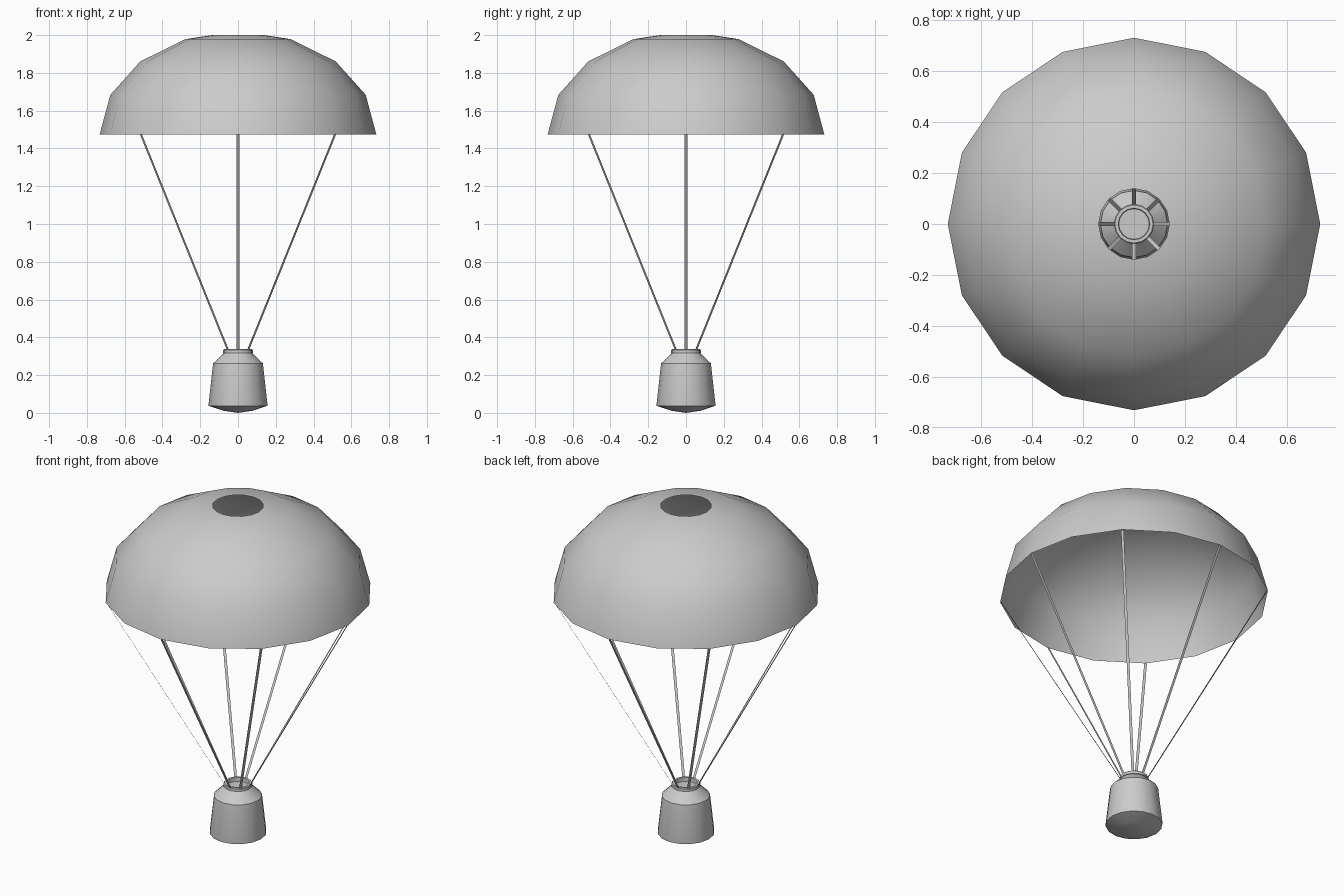
import bpy
import bmesh
from math import sin, cos, pi, radians
from mathutils import Vector

if "Cube" in bpy.data.objects:
    bpy.data.objects.remove(bpy.data.objects["Cube"])

SIDES = 16


def make_object(name, bm):
    mesh = bpy.data.meshes.new(name)
    bm.to_mesh(mesh)
    bm.free()
    ob = bpy.data.objects.new(name, mesh)
    bpy.context.collection.objects.link(ob)
    return ob


def lathe(name, profile, smooth_angle):
    """Revolve (radius, z) points, listed bottom to top, around z."""
    bm = bmesh.new()
    rings = []
    for r, z in profile:
        if r == 0:
            rings.append([bm.verts.new((0, 0, z))] * SIDES)
        else:
            rings.append([bm.verts.new((r * cos(2 * pi * i / SIDES),
                                        r * sin(2 * pi * i / SIDES), z))
                          for i in range(SIDES)])
    for low, high in zip(rings, rings[1:]):
        for i in range(SIDES):
            j = (i + 1) % SIDES
            corners = [low[i], low[j], high[j], high[i]]
            bm.faces.new(list(dict.fromkeys(corners)))
    ob = make_object(name, bm)
    bpy.ops.object.select_all(action='DESELECT')
    ob.select_set(True)
    bpy.context.view_layer.objects.active = ob
    bpy.ops.object.shade_smooth_by_angle(angle=radians(smooth_angle))
    return ob


# Canopy: open flattened half dome with a vent hole at the crown
RIM_R, RIM_Z, DOME_H = 0.732, 1.475, 0.545
dome = [(RIM_R * cos(k * pi / 8), RIM_Z + DOME_H * sin(k * pi / 8)) for k in range(4)]
lathe("canopy", dome + [(0.139, 2.0)], 60)

# Capsule: shallow domed base, tapered wall and sloping shoulder
lathe("capsule_body", [(0, 0), (0.08, 0.012), (0.155, 0.037), (0.156, 0.045),
                       (0.132, 0.262), (0.07, 0.322)], 25)

# Collar: recessed ring on top of the capsule
lathe("capsule_collar", [(0.07, 0.315), (0.079, 0.318), (0.079, 0.333), (0.075, 0.337),
                         (0.062, 0.337), (0.060, 0.315), (0, 0.315)], 30)

# Suspension lines: eight flat ribbons, wide side facing outwards
bm = bmesh.new()
for k in range(8):
    a = k * pi / 4
    out = Vector((cos(a), sin(a), 0))
    half = Vector((-sin(a), cos(a), 0)) * 0.0075
    top = out * 0.727 + Vector((0, 0, RIM_Z))
    low = out * 0.074 + Vector((0, 0, 0.33))
    bm.faces.new([bm.verts.new(p) for p in
                  (low - half, low + half, top + half, top - half)])
make_object("suspension_lines", bm)
